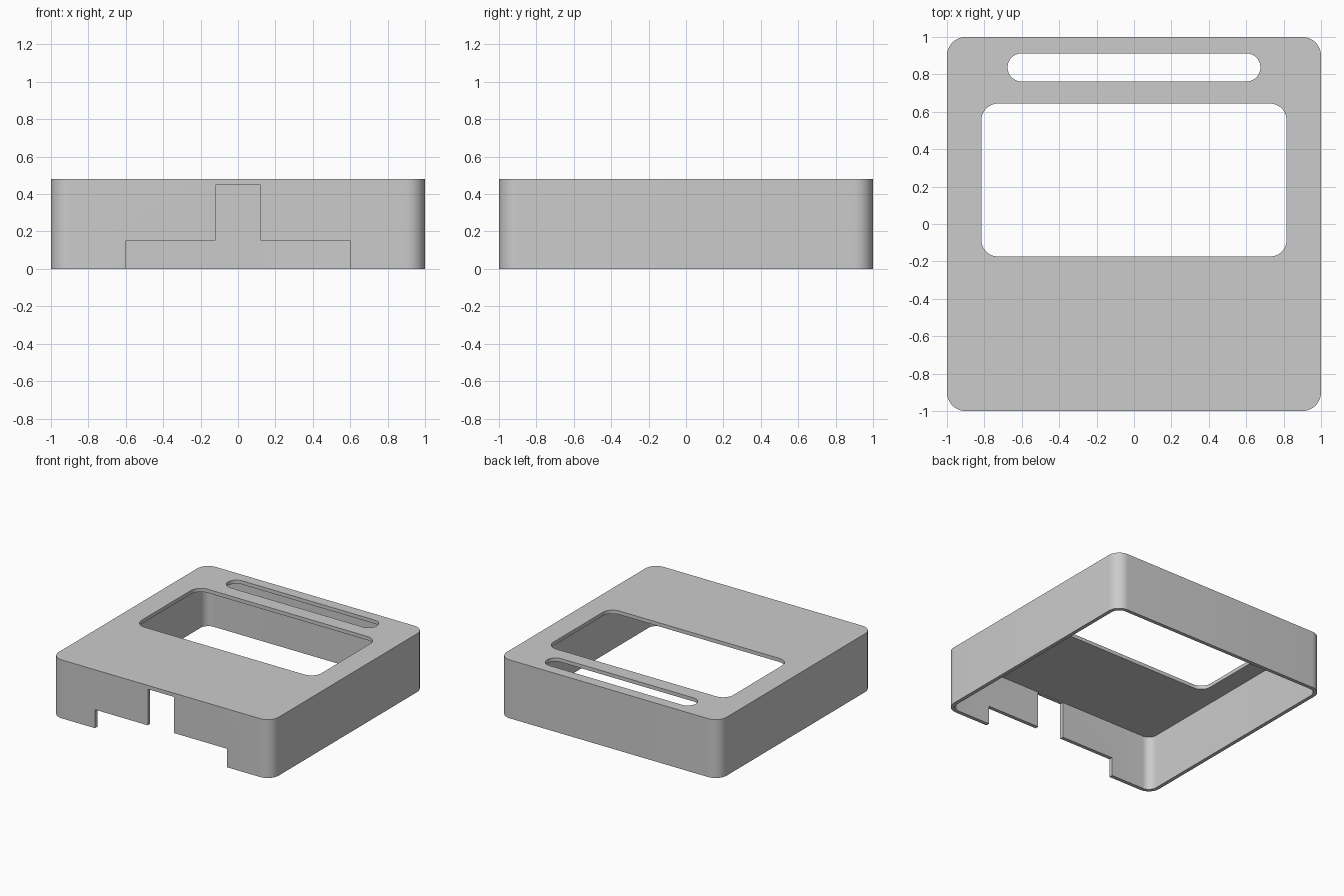
import bpy, bmesh
from math import pi, cos, sin, radians

cube = bpy.data.objects.get("Cube")
if cube:
    bpy.data.objects.remove(cube, do_unlink=True)

grey = bpy.data.materials.new("light_grey")
grey.use_nodes = True
colour = (0.6, 0.6, 0.6, 1)
grey.diffuse_color = colour
grey.node_tree.nodes["Principled BSDF"].inputs["Base Color"].default_value = colour


def rounded_rect(x0, x1, y0, y1, r, steps=12):
    """Outline of a rectangle with round corners, counter-clockwise."""
    corners = [(x1 - r, y1 - r), (x0 + r, y1 - r), (x0 + r, y0 + r), (x1 - r, y0 + r)]
    points = []
    for quarter, (cx, cy) in enumerate(corners):
        for i in range(steps + 1):
            a = (quarter + i / steps) * pi / 2
            points.append((cx + r * cos(a), cy + r * sin(a)))
    return points


def prism(name, points, extrusion):
    """Extrude a closed outline of 3D points along a vector."""
    bm = bmesh.new()
    face = bm.faces.new([bm.verts.new(p) for p in points])
    new = bmesh.ops.extrude_face_region(bm, geom=[face])["geom"]
    moved = [g for g in new if isinstance(g, bmesh.types.BMVert)]
    bmesh.ops.translate(bm, verts=moved, vec=extrusion)
    bmesh.ops.recalc_face_normals(bm, faces=bm.faces)
    mesh = bpy.data.meshes.new(name)
    bm.to_mesh(mesh)
    bm.free()
    mesh.materials.append(grey)
    obj = bpy.data.objects.new(name, mesh)
    bpy.context.collection.objects.link(obj)
    return obj


def block(name, outline, z0, z1):
    return prism(name, [(x, y, z0) for x, y in outline], (0, 0, z1 - z0))


height, wall, radius = 0.48, 0.03, 0.1
inner = 1 - wall

# Outer body of the cover
cover = block("cover_shell", rounded_rect(-1, 1, -1, 1, radius), 0, height)

# Hollow inside, open at the bottom
cavity = block("cavity_cutter",
               rounded_rect(-inner, inner, -inner, inner, radius - wall), -0.1, height - wall)

# Window and slot through the top
window = block("window_cutter", rounded_rect(-0.816, 0.816, -0.174, 0.644, 0.09), 0.3, 0.6)
slot = block("slot_cutter", rounded_rect(-0.676, 0.676, 0.762, 0.912, 0.0749), 0.3, 0.6)

# Stepped notch in the front wall
half = [(0.6, -0.1), (0.6, 0.152), (0.12, 0.152), (0.12, 0.449)]
profile = half + [(-x, z) for x, z in reversed(half)]
notch = prism("notch_cutter", [(x, -1.1, z) for x, z in profile], (0, 0.2, 0))

bpy.context.view_layer.objects.active = cover
for cutter in (cavity, window, slot, notch):
    cutter.hide_render = True
    mod = cover.modifiers.new(cutter.name, "BOOLEAN")
    mod.operation = "DIFFERENCE"
    mod.solver = "EXACT"
    mod.object = cutter
    bpy.ops.object.modifier_apply(modifier=mod.name)
    bpy.data.objects.remove(cutter, do_unlink=True)

# Smooth round corners, sharp rims
bpy.ops.object.select_all(action="DESELECT")
cover.select_set(True)
bpy.ops.object.shade_smooth_by_angle(angle=radians(30))
